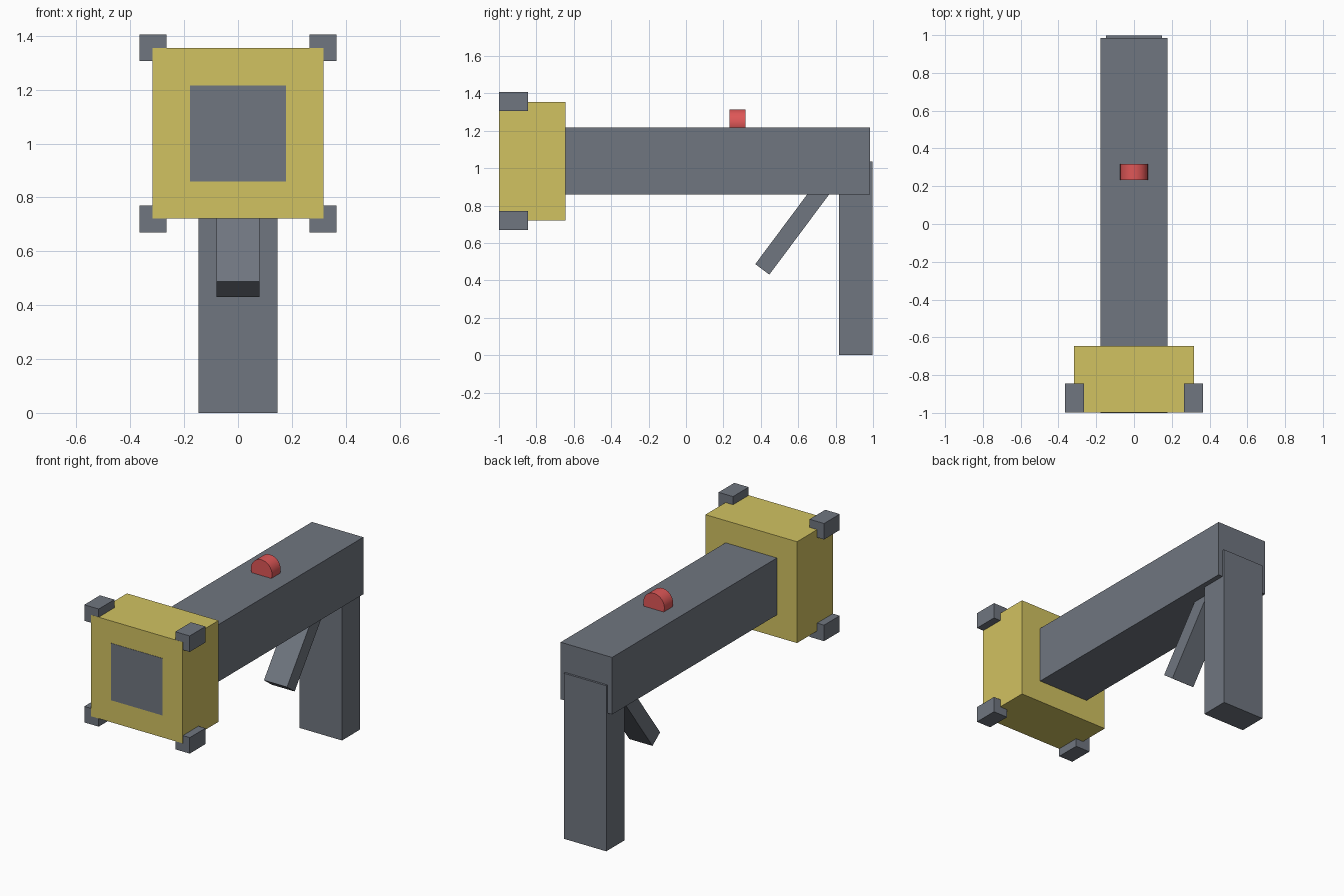
import bpy
import math

cube = bpy.data.objects.get("Cube")
if cube:
    bpy.data.objects.remove(cube, do_unlink=True)


def material(name, rgb):
    mat = bpy.data.materials.new(name)
    mat.use_nodes = True
    mat.diffuse_color = (*rgb, 1)
    mat.node_tree.nodes["Principled BSDF"].inputs["Base Color"].default_value = (*rgb, 1)
    return mat


grey = material("slate grey", (0.16, 0.18, 0.215))
yellow = material("mustard yellow", (0.64, 0.54, 0.12))
red = material("signal red", (0.73, 0.095, 0.095))


def box(name, center, size, mat, tilt=0):
    bpy.ops.mesh.primitive_cube_add(size=1, location=center)
    obj = bpy.context.object
    obj.name = name
    obj.scale = size
    obj.rotation_euler.x = tilt
    obj.data.materials.append(mat)
    return obj


# Long body running through the muzzle block to its front face
box("body", (0, -0.008, 1.038), (0.356, 1.986, 0.357), grey)

# Muzzle block with a small lug on each corner
box("muzzle_block", (0, -0.822, 1.038), (0.634, 0.354, 0.634), yellow)
for side, sx in (("left", 1), ("right", -1)):
    for level, sz in (("upper", 1), ("lower", -1)):
        box(f"{level}_{side}_lug", (sx * 0.315, -0.921, 1.038 + sz * 0.318),
            (0.1, 0.155, 0.1), grey)

# Grip at the back
box("grip", (0, 0.908, 0.518), (0.294, 0.18, 1.036), grey)

# Slanted trigger, its top end buried in the body
angle = math.radians(53.3)
length = 0.6
box("trigger",
    (0, 0.408 + math.cos(angle) * length / 2, 0.459 + math.sin(angle) * length / 2),
    (0.16, 0.094, length), grey, angle - math.pi / 2)

# Round sight partly sunk in the top of the body
bpy.ops.mesh.primitive_cylinder_add(vertices=32, radius=0.073, depth=0.086,
                                    location=(0, 0.275, 1.242),
                                    rotation=(math.pi / 2, 0, 0))
sight = bpy.context.object
sight.name = "sight"
sight.data.materials.append(red)
bpy.ops.object.shade_smooth_by_angle()
